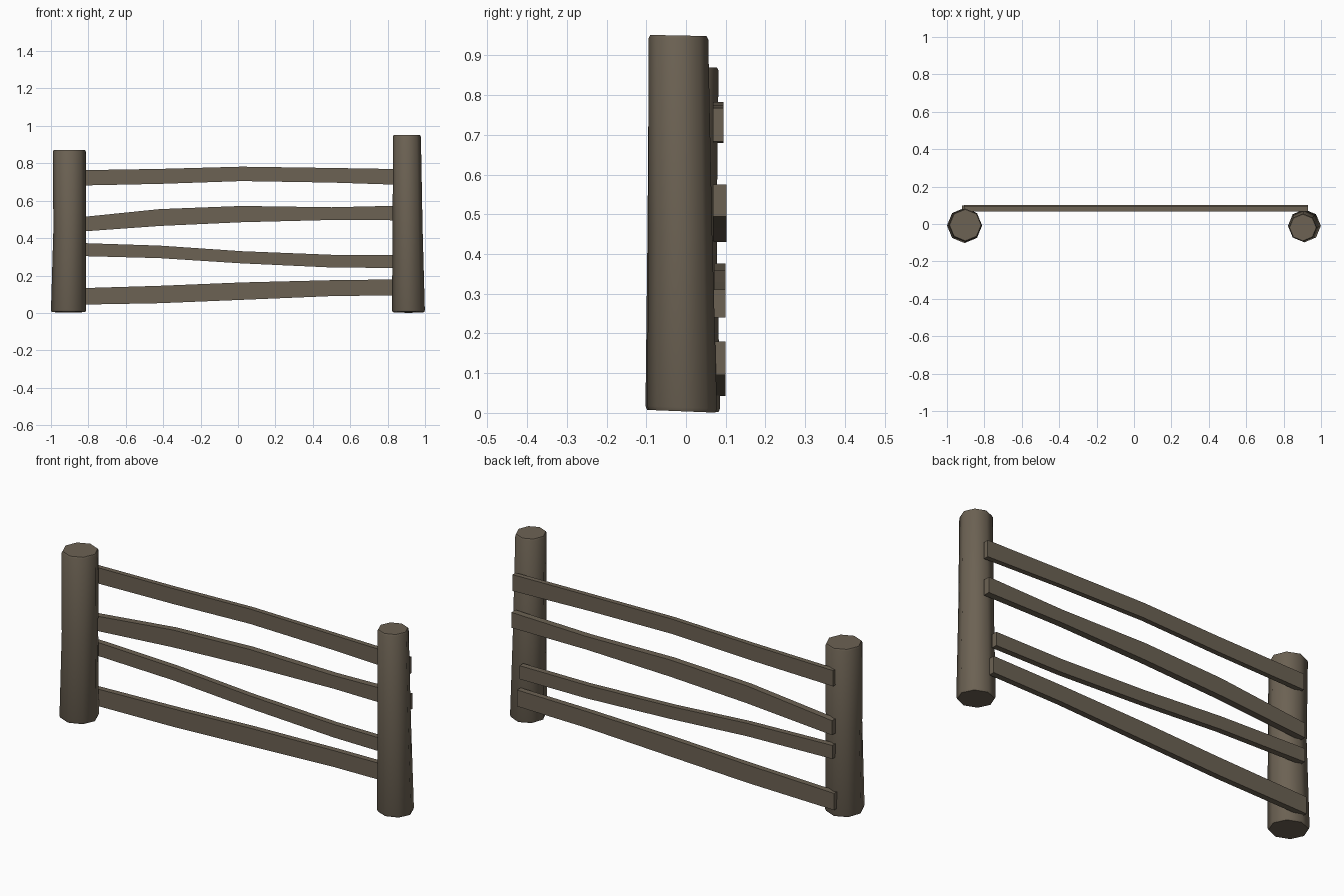
import bpy, bmesh, math

if "Cube" in bpy.data.objects:
    bpy.data.objects.remove(bpy.data.objects["Cube"])

wood = bpy.data.materials.new("weathered_wood")
wood.diffuse_color = (0.150, 0.122, 0.087, 1)
wood.use_nodes = True
wood.node_tree.nodes["Principled BSDF"].inputs["Base Color"].default_value = wood.diffuse_color


def finish(bm, name, smooth):
    bmesh.ops.recalc_face_normals(bm, faces=bm.faces)
    me = bpy.data.meshes.new(name)
    bm.to_mesh(me)
    bm.free()
    me.materials.append(wood)
    ob = bpy.data.objects.new(name, me)
    bpy.context.collection.objects.link(ob)
    if smooth:
        bpy.ops.object.select_all(action='DESELECT')
        ob.select_set(True)
        bpy.context.view_layer.objects.active = ob
        bpy.ops.object.shade_smooth_by_angle(angle=math.radians(50))


def skin(bm, rings):
    """Join vertex rings into a closed tube."""
    n = len(rings[0])
    for a, b in zip(rings, rings[1:]):
        for i in range(n):
            j = (i + 1) % n
            bm.faces.new((a[i], a[j], b[j], b[i]))
    bm.faces.new(rings[0])
    bm.faces.new(rings[-1])


def post(name, sections):
    """Eight-sided log; each section is x, y, z, radius, tilt of the cut."""
    bm = bmesh.new()
    rings = []
    for x, y, z, r, tilt in sections:
        ring = []
        for i in range(8):
            a = math.tau * i / 8
            dy = r * math.sin(a)
            ring.append(bm.verts.new((x + r * math.cos(a), y + dy, z + tilt * dy)))
        rings.append(ring)
    skin(bm, rings)
    finish(bm, name, True)


def rail(name, y0, y1, stations):
    """Bent plank; each station is x, bottom z, top z."""
    bm = bmesh.new()
    rings = [[bm.verts.new((x, y, z)) for y, z in
              ((y0, lo), (y1, lo), (y1, hi), (y0, hi))] for x, lo, hi in stations]
    skin(bm, rings)
    finish(bm, name, False)


# Posts, thicker at the foot, with softened cut ends
post("left_post", [
    (-0.906, -0.008, 0.005, 0.090, -0.03), (-0.906, -0.008, 0.015, 0.094, -0.03),
    (-0.900, -0.010, 0.45, 0.087, 0), (-0.902, -0.006, 0.862, 0.088, 0),
    (-0.902, -0.006, 0.870, 0.084, 0)])
post("right_post", [
    (0.911, -0.010, 0.004, 0.084, -0.04), (0.911, -0.010, 0.014, 0.088, -0.04),
    (0.907, -0.014, 0.45, 0.080, 0), (0.903, -0.019, 0.942, 0.075, -0.02),
    (0.903, -0.019, 0.950, 0.071, -0.02)])

# Four uneven rails fixed behind the posts
rail("top_rail", 0.068, 0.094, [(-0.91, .68, .762), (-0.42, .69, .77), (0.02, .705, .782),
                                (0.5, .697, .775), (0.93, .683, .768)])
rail("upper_rail", 0.068, 0.102, [(-0.91, .43, .505), (-0.42, .465, .555), (0.02, .485, .572),
                                  (0.5, .497, .565), (0.93, .495, .575)])
rail("lower_rail", 0.070, 0.100, [(-0.91, .306, .376), (-0.42, .293, .36), (0.02, .265, .33),
                                  (0.5, .243, .311), (0.885, .24, .31)])
rail("bottom_rail", 0.070, 0.100, [(-0.92, .043, .13), (-0.42, .052, .145), (0.02, .07, .163),
                                   (0.5, .09, .175), (0.90, .095, .18)])
